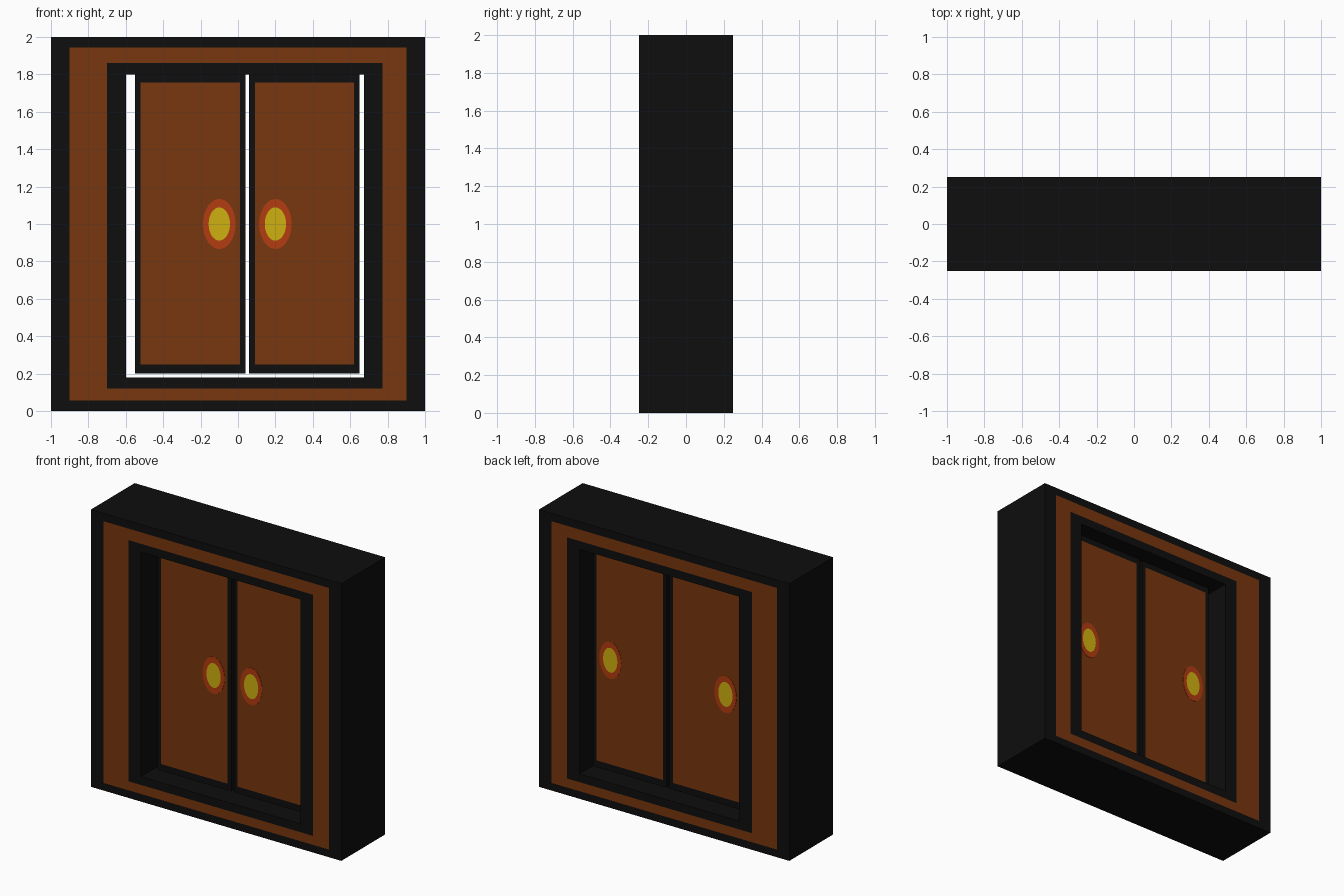
import bpy, bmesh, math

if "Cube" in bpy.data.objects:
    bpy.data.objects.remove(bpy.data.objects["Cube"])


def material(name, rgb):
    lin = [((c / 255 + 0.055) / 1.055) ** 2.4 if c > 10 else c / 255 / 12.92 for c in rgb]
    m = bpy.data.materials.new(name)
    m.diffuse_color = (*lin, 1)
    m.use_nodes = True
    m.node_tree.nodes["Principled BSDF"].inputs["Base Color"].default_value = m.diffuse_color
    return m


BLACK = material("black", (14, 14, 14))
BROWN = material("brown", (120, 55, 14))
ORANGE = material("burnt orange", (178, 60, 16))
YELLOW = material("yellow", (207, 176, 16))


def rect(x0, x1, z0, z1):
    return [(x0, z0), (x1, z0), (x1, z1), (x0, z1)]


def ellipse(cx, cz, rx, rz, n=32):
    return [(cx + rx * math.cos(2 * math.pi * i / n), cz + rz * math.sin(2 * math.pi * i / n))
            for i in range(n)]


def slab(name, loops, y0, y1, mats, bands, cap=None):
    """Slab from nested outlines on both faces; bands colours each ring.
    cap is the colour of the middle face, or None for an open hole."""
    bm = bmesh.new()
    sides = [[[bm.verts.new((x, y, z)) for x, z in lp] for lp in loops] for y in (y0, y1)]

    def bridge(a, b, mi):
        n = len(a)
        for i in range(n):
            j = (i + 1) % n
            bm.faces.new((a[i], a[j], b[j], b[i])).material_index = mi

    for side in sides:
        for k, mi in enumerate(bands):
            bridge(side[k], side[k + 1], mi)
        if cap is not None:
            bm.faces.new(side[-1]).material_index = cap
    bridge(sides[0][0], sides[1][0], 0)          # outer edge
    if cap is None:
        bridge(sides[0][-1], sides[1][-1], 0)    # inside of the opening
    bmesh.ops.recalc_face_normals(bm, faces=bm.faces)
    me = bpy.data.meshes.new(name)
    bm.to_mesh(me)
    bm.free()
    for m in mats:
        me.materials.append(m)
    ob = bpy.data.objects.new(name, me)
    bpy.context.collection.objects.link(ob)
    return ob


# Outer frame with a painted brown band on front and back
slab("frame",
     [rect(-1, 1, 0, 2), rect(-0.9, 0.9, 0.055, 1.943),
      rect(-0.7, 0.773, 0.12, 1.86), rect(-0.6, 0.675, 0.18, 1.8)],
     -0.25, 0.25, [BLACK, BROWN], [0, 1, 0])

# Two doors with brown panels and painted knobs
D = 0.134
for side, x0, knob in (("left", -0.55, -0.10), ("right", 0.06, 0.20)):
    x1 = x0 + 0.59
    slab(side + "_door",
         [rect(x0, x1, 0.2, 1.8), rect(x0 + 0.03, x1 - 0.03, 0.248, 1.757)],
         -D, D, [BLACK, BROWN], [0], 1)
    # the back face carries the same artwork, turned round
    for face, cx, s in (("front", knob, -1), ("back", x0 + x1 - knob, 1)):
        slab(f"{side}_{face}_knob",
             [ellipse(cx, 1.0, 0.087, 0.134), ellipse(cx, 1.0, 0.057, 0.089)],
             s * (D - 0.002), s * (D + 0.002), [ORANGE, YELLOW], [0], 1)
